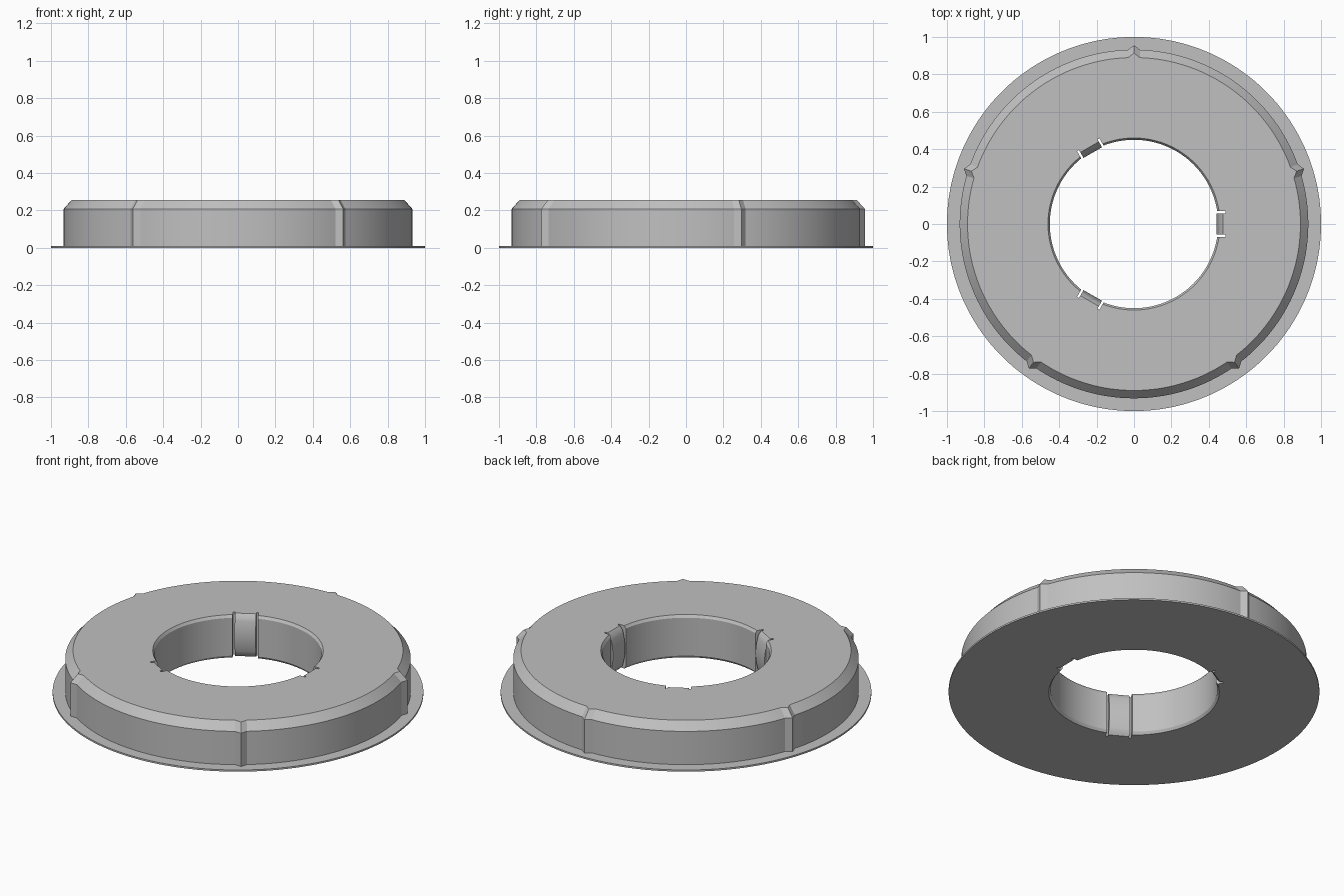
import bpy, bmesh, math
from mathutils import Matrix

if "Cube" in bpy.data.objects:
    bpy.data.objects.remove(bpy.data.objects["Cube"])

grey = bpy.data.materials.new("plain_grey")
grey.diffuse_color = (0.53, 0.53, 0.53, 1)
grey.use_nodes = True
grey.node_tree.nodes["Principled BSDF"].inputs["Base Color"].default_value = grey.diffuse_color

SEGMENTS = 180
H = 0.255
RIB_ANGLES = {18, 90, 162, 234, 306}
TAB_ANGLES = (0, 120, 240)


def finish(name, bm):
    bmesh.ops.recalc_face_normals(bm, faces=bm.faces)
    mesh = bpy.data.meshes.new(name)
    bm.to_mesh(mesh)
    bm.free()
    mesh.materials.append(grey)
    obj = bpy.data.objects.new(name, mesh)
    bpy.context.collection.objects.link(obj)
    return obj


def select(obj):
    bpy.ops.object.select_all(action='DESELECT')
    obj.select_set(True)
    bpy.context.view_layer.objects.active = obj


def smooth(obj):
    select(obj)
    bpy.ops.object.shade_smooth_by_angle(angle=math.radians(25))


# Ring body: lathed profile (radius, height, rib offset), pushed out at the ribs
profile = [(0.46, 0, 0), (1.0, 0, 0), (1.0, 0.01, 0), (0.932, 0.01, 0.024),
           (0.932, 0.208, 0.024), (0.89, H, 0.024), (0.46, H, 0),
           (0.45, H - 0.015, 0), (0.45, 0.015, 0)]
bm = bmesh.new()
rings = []
for i in range(SEGMENTS):
    deg = i * 360 // SEGMENTS
    a = math.radians(deg)
    ring = []
    for r, z, push in profile:
        r += push if deg in RIB_ANGLES else 0
        ring.append(bm.verts.new((r * math.cos(a), r * math.sin(a), z)))
    rings.append(ring)
n = len(profile)
for i in range(SEGMENTS):
    p, q = rings[i], rings[(i + 1) % SEGMENTS]
    for j in range(n):
        k = (j + 1) % n
        bm.faces.new((p[j], q[j], q[k], p[k]))
body = finish("ring_body", bm)

# Pockets around the spring tabs
bm = bmesh.new()
for deg in TAB_ANGLES:
    place = (Matrix.Rotation(math.radians(deg), 4, 'Z')
             @ Matrix.Translation((0.44, 0, 0.13))
             @ Matrix.Diagonal((0.10, 0.138, 0.6, 1)))
    bmesh.ops.create_cube(bm, size=1, matrix=place)
cutter = finish("pocket_cutter", bm)
cutter.hide_render = True
mod = body.modifiers.new("pockets", 'BOOLEAN')
mod.operation = 'DIFFERENCE'
mod.solver = 'EXACT'
mod.object = cutter
select(body)
bpy.ops.object.modifier_apply(modifier=mod.name)
bpy.data.objects.remove(cutter)
smooth(body)

# Spring tabs: bowed inner face, bevelled ends, rooted in the pocket wall
tab_profile = [(0.494, 0), (0.475, 0)]
for i in range(13):
    t = -1 + i / 6
    tab_profile.append((0.441 + 0.017 * t * t, H / 2 + t * (H / 2 - 0.02)))
tab_profile += [(0.475, H), (0.494, H)]
for number, deg in enumerate(TAB_ANGLES, 1):
    bm = bmesh.new()
    sides = [[bm.verts.new((x, y, z)) for x, z in tab_profile] for y in (-0.057, 0.057)]
    for side in sides:
        bm.faces.new(side)
    m = len(tab_profile)
    for j in range(m):
        k = (j + 1) % m
        bm.faces.new((sides[0][j], sides[0][k], sides[1][k], sides[1][j]))
    bm.transform(Matrix.Rotation(math.radians(deg), 4, 'Z'))
    smooth(finish(f"spring_tab_{number}", bm))
